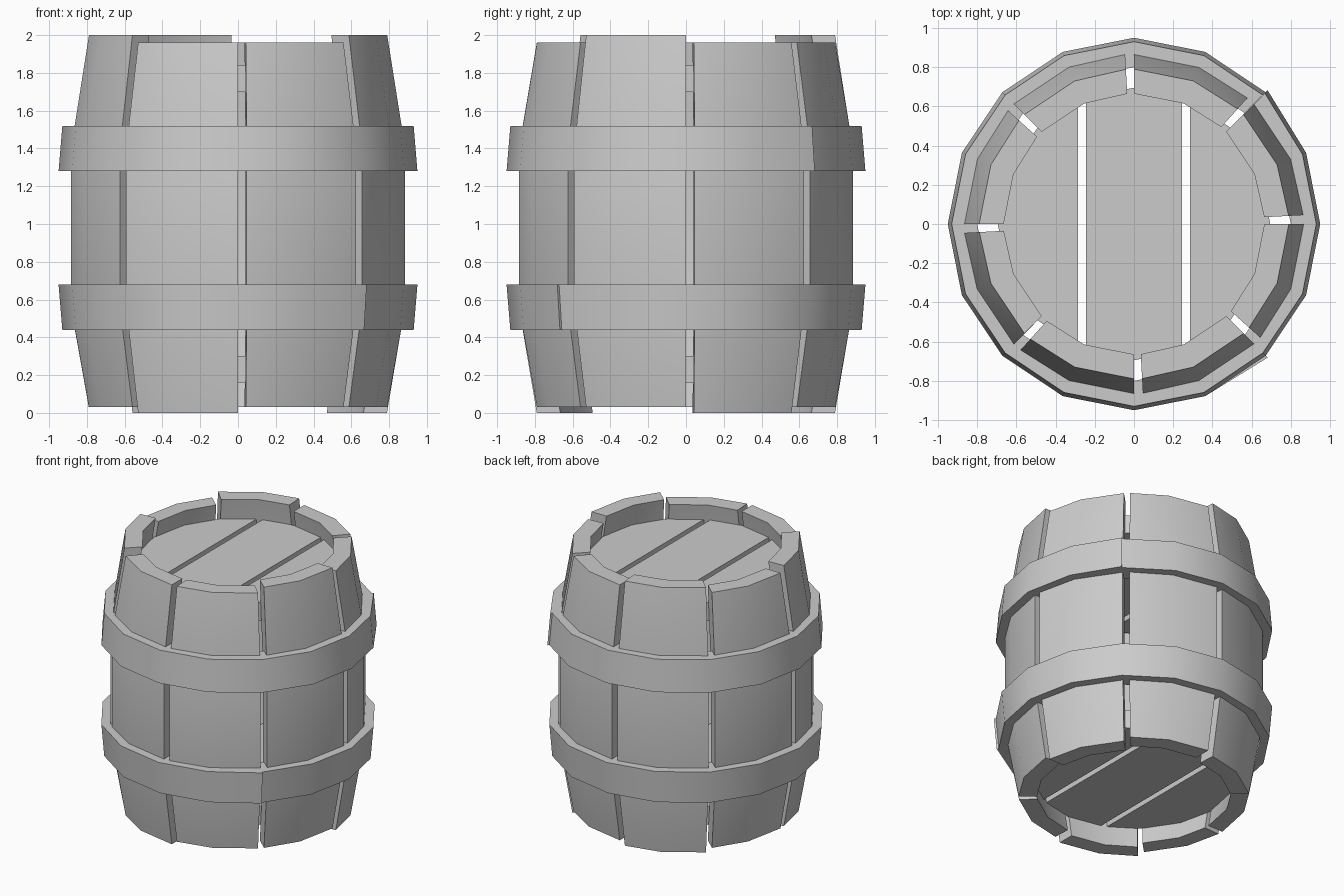
import bpy
import bmesh
from math import radians, cos, sin

default = bpy.data.objects.get("Cube")
if default:
    bpy.data.objects.remove(default, do_unlink=True)

grey = bpy.data.materials.new("plain grey")
grey.use_nodes = True
COLOUR = (0.6, 0.6, 0.6, 1.0)
grey.diffuse_color = COLOUR
grey.node_tree.nodes["Principled BSDF"].inputs["Base Color"].default_value = COLOUR


def finish(name, bm):
    """Turn a bmesh into a smooth-shaded object with sharp edges kept."""
    bmesh.ops.recalc_face_normals(bm, faces=bm.faces)
    mesh = bpy.data.meshes.new(name)
    bm.to_mesh(mesh)
    bm.free()
    mesh.materials.append(grey)
    obj = bpy.data.objects.new(name, mesh)
    bpy.context.collection.objects.link(obj)
    bpy.ops.object.select_all(action="DESELECT")
    obj.select_set(True)
    bpy.context.view_layer.objects.active = obj
    bpy.ops.object.shade_smooth_by_angle(angle=radians(30))
    return obj


def sweep(name, profile, angles, end_lift=0.0):
    """Sweep a closed (radius, z) profile through angles and cap both ends."""
    bm = bmesh.new()
    rings = []
    for a in angles:
        lift = end_lift if a == angles[-1] else 0.0
        c, s = cos(radians(a)), sin(radians(a))
        rings.append([bm.verts.new(((r + lift) * c, (r + lift) * s, z))
                      for r, z in profile])
    n = len(profile)
    for low, high in zip(rings, rings[1:]):
        for i in range(n):
            j = (i + 1) % n
            bm.faces.new((low[i], low[j], high[j], high[i]))
    bm.faces.new(rings[0])
    bm.faces.new(rings[-1])
    return finish(name, bm)


# Staves: eight bulging boards, each with its own uneven ends
BULGE, RIM, THICK = 0.885, 0.79, 0.125
TOPS = (1.96, 1.96, 2.0, 1.96, 2.0, 1.96, 1.96, 2.0)
BOTTOMS = (0.0, 0.03, 0.0, 0.03, 0.03, 0.0, 0.03, 0.03)
for k, (top, bottom) in enumerate(zip(TOPS, BOTTOMS)):
    outer = [(RIM, bottom), (BULGE, 0.56), (BULGE, 1.4), (RIM, top)]
    inner = [(r - THICK, z) for r, z in reversed(outer)]
    start = 45 * k
    sweep(f"stave_{k + 1}", outer + inner, (start + 3, start + 22.5, start + 45))

# Hoops: sixteen-sided bands whose loose end laps slightly outwards
for name, z0, z1, r0, r1, seam in (
        ("lower_hoop", 0.44, 0.68, 0.93, 0.95, -45),
        ("upper_hoop", 1.28, 1.52, 0.95, 0.93, 45)):
    profile = [(0.8, z0), (r0, z0), (r1, z1), (0.8, z1)]
    sweep(name, profile, [seam + 22.5 * i for i in range(17)], 0.014)

# Lids: sixteen-sided discs sliced into three planks
for lid, z0, z1 in (("bottom_lid", 0.16, 0.3), ("top_lid", 1.7, 1.84)):
    for plank, x0, x1 in (("right", -1, -0.285), ("middle", -0.245, 0.245),
                          ("left", 0.285, 1)):
        bm = bmesh.new()
        bmesh.ops.create_cone(bm, cap_ends=True, segments=16, radius1=0.695,
                              radius2=0.695, depth=z1 - z0)
        bmesh.ops.translate(bm, verts=bm.verts, vec=(0, 0, (z0 + z1) / 2))
        for x, side in ((x0, -1), (x1, 1)):
            bmesh.ops.bisect_plane(bm, geom=bm.verts[:] + bm.edges[:] + bm.faces[:],
                                   plane_co=(x, 0, 0), plane_no=(side, 0, 0),
                                   clear_outer=True)
            rim = [e for e in bm.edges if e.is_boundary]
            if rim:
                bmesh.ops.holes_fill(bm, edges=rim)
        finish(f"{lid}_{plank}_plank", bm)
